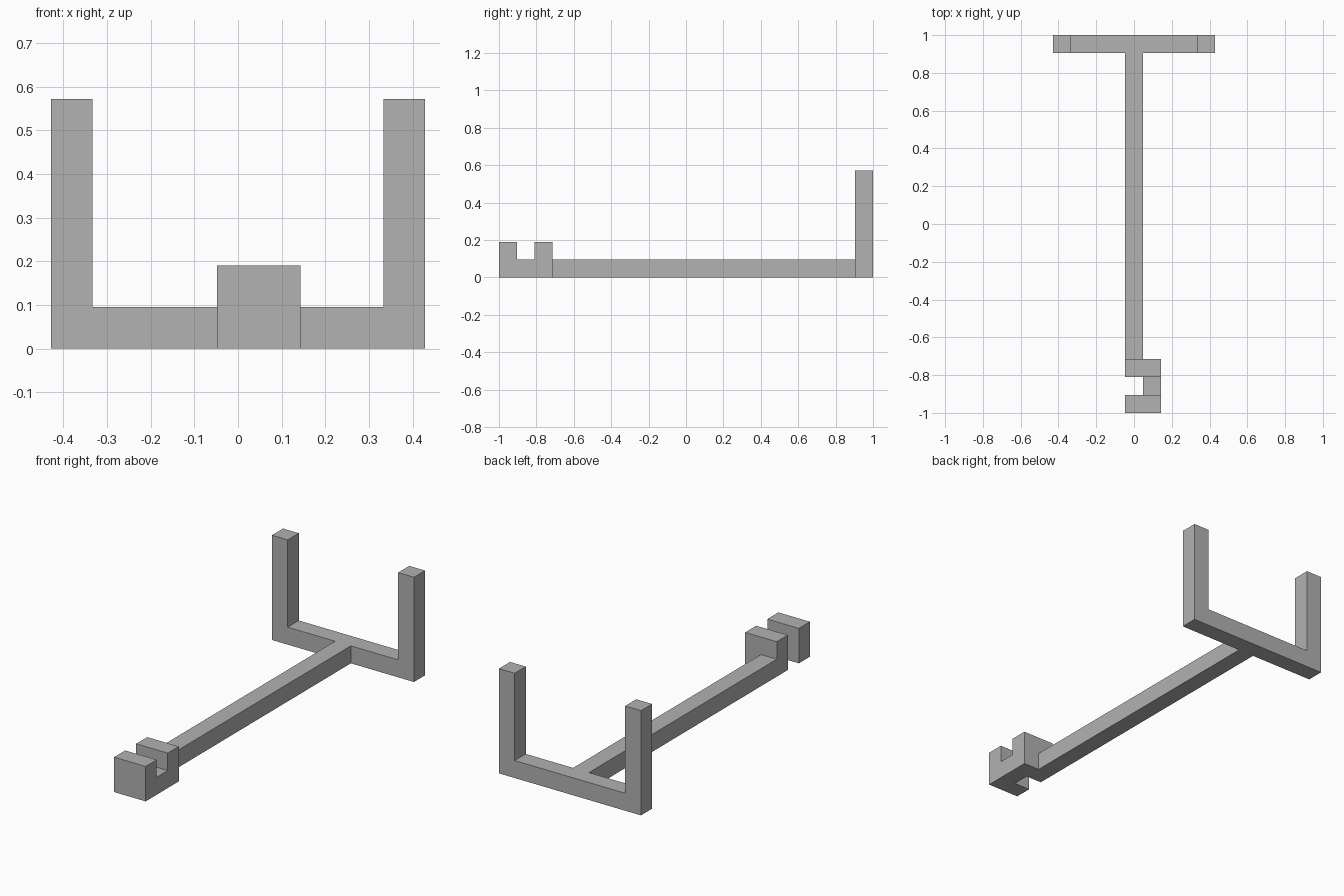
import bpy
import bmesh
from mathutils import Vector

if "Cube" in bpy.data.objects:
    bpy.data.objects.remove(bpy.data.objects["Cube"], do_unlink=True)

U = 2 / 21          # bar thickness, the module of the whole frame
H = U / 2
BACK, FRONT = 1.0, -1.0

# Single grey finish
grey = bpy.data.materials.new("plain_grey")
grey.use_nodes = True
colour = (0.445, 0.445, 0.445, 1)
grey.diffuse_color = colour
grey.node_tree.nodes["Principled BSDF"].inputs["Base Color"].default_value = colour


def prism(name, profile, start, depth):
    """Extrude an x-z outline along y, from start towards the back."""
    bm = bmesh.new()
    face = bm.faces.new([bm.verts.new((x, start, z)) for x, z in profile])
    out = bmesh.ops.extrude_face_region(bm, geom=[face])
    moved = [v for v in out["geom"] if isinstance(v, bmesh.types.BMVert)]
    bmesh.ops.translate(bm, verts=moved, vec=Vector((0, depth, 0)))
    bmesh.ops.recalc_face_normals(bm, faces=bm.faces)
    mesh = bpy.data.meshes.new(name)
    bm.to_mesh(mesh)
    bm.free()
    mesh.materials.append(grey)
    obj = bpy.data.objects.new(name, mesh)
    bpy.context.collection.objects.link(obj)
    return obj


def rect(x0, x1, height):
    return [(x0, 0), (x1, 0), (x1, height), (x0, height)]


# U-shaped fork at the back
half, top = 4.5 * U, 6 * U
right_half = [(half, 0), (half, top), (half - U, top), (half - U, U)]
left_half = [(-x, z) for x, z in reversed(right_half)]
prism("fork", right_half + left_half, BACK - U, U)

# Long beam joining the fork to the clasp
prism("beam", rect(-H, H, U), FRONT + 3 * U, BACK - FRONT - 4 * U)

# Clasp: two tall jaws joined by a low offset bridge
for name, step in (("front_jaw", 0), ("rear_jaw", 2)):
    prism(name, rect(-H, H + U, 2 * U), FRONT + step * U, U)
prism("jaw_bridge", rect(H, H + U, U), FRONT + U, U)
